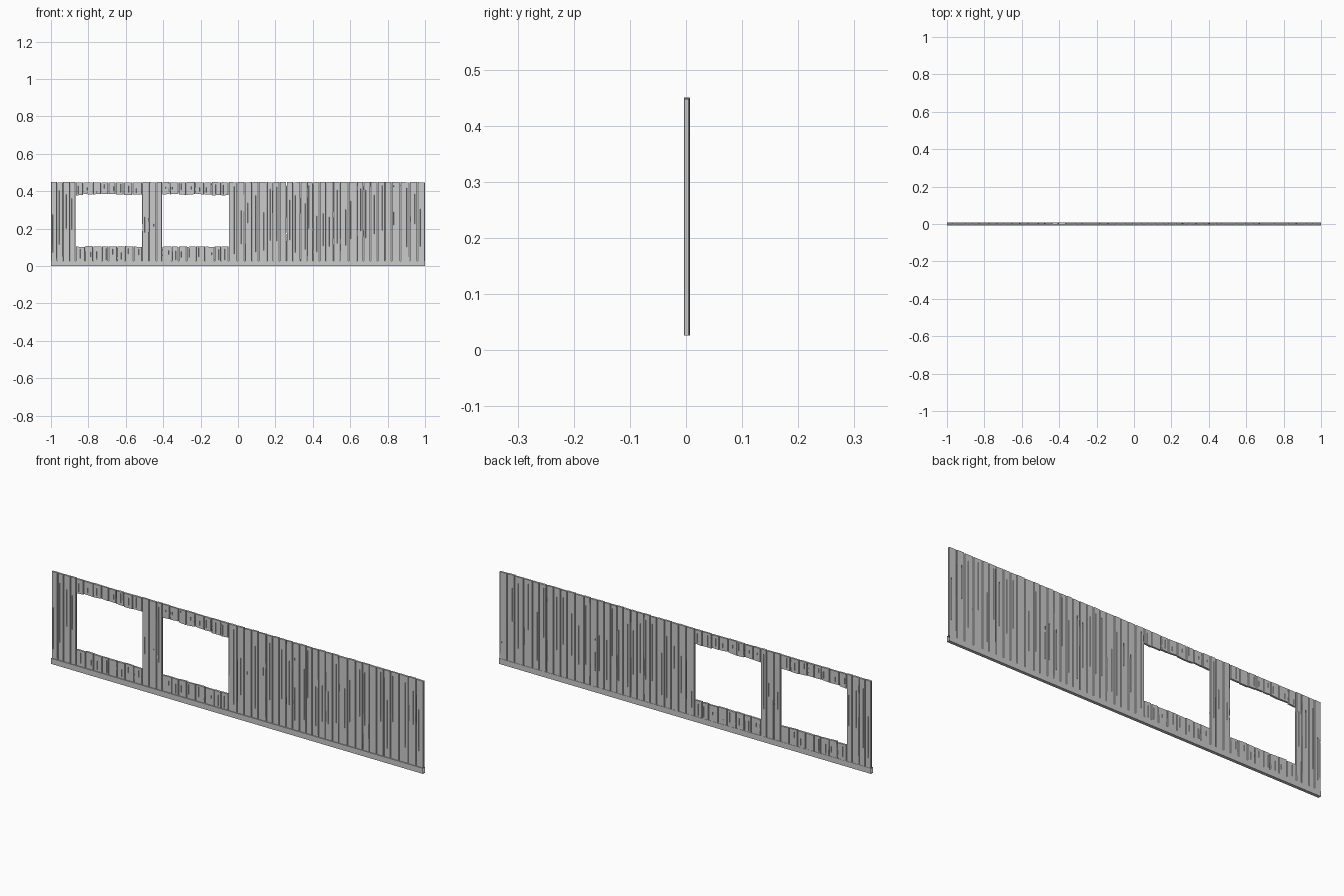
import bpy, bmesh, random

if "Cube" in bpy.data.objects:
    bpy.data.objects.remove(bpy.data.objects["Cube"])

random.seed(7)
Y_FRONT, Y_BACK = -0.0040, 0.0068
Z_LOW, Z_TOP = 0.026, 0.449
WINDOWS = [(-0.868, -0.513), (-0.406, -0.05)]
SILL, LINTEL = 0.105, 0.382


def new_object(name, bm):
    bmesh.ops.recalc_face_normals(bm, faces=bm.faces)
    mesh = bpy.data.meshes.new(name)
    bm.to_mesh(mesh)
    bm.free()
    ob = bpy.data.objects.new(name, mesh)
    bpy.context.collection.objects.link(ob)
    return ob


def ring(x0, x1, yf, yb, cf, cb, df, db):
    """Board cross-section: chamfered corners, one crack on each face."""
    w, c, h = x1 - x0, 0.0015, 0.0012
    gf, gb = x0 + w * cf, x0 + w * cb
    return [(x0, yf + c), (x0 + c, yf), (gf - h, yf), (gf, yf + df), (gf + h, yf),
            (x1 - c, yf), (x1, yf + c), (x1, yb - c), (x1 - c, yb),
            (gb + h, yb), (gb, yb - db), (gb - h, yb), (x0 + c, yb), (x0, yb - c)]


def add_plank(bm, x0, x1, z0, z1, wob_low=0.0, wob_high=0.0):
    """Loft the cross-section upward; cracks fade out toward both ends."""
    r = random.uniform
    yf, yb = Y_FRONT + r(0, 0.0012), Y_BACK - r(0, 0.0012)
    cf, cb = r(0.25, 0.75), r(0.25, 0.75)
    a, b = sorted((r(0.08, 0.5), r(0.5, 0.92)))
    slope_low, slope_high = r(-wob_low, wob_low), r(-wob_high, wob_high)
    rings = []
    for t in (0, a, a + 0.04, b + 0.01, b + 0.05, 1):
        deep = 0.003 if a < t < b + 0.04 else 0.0
        j = r(0, 0.0007)
        row = []
        for x, y in ring(x0 + j, x1 - j, yf, yb, cf, cb, deep, deep):
            u = (x - x0) / (x1 - x0) - 0.5
            lo, hi = z0 + slope_low * u, z1 + slope_high * u
            row.append(bm.verts.new((x, y, lo + (hi - lo) * min(t, 1))))
        rings.append(row)
    n = len(rings[0])
    for p, q in zip(rings, rings[1:]):
        for i in range(n):
            k = (i + 1) % n
            bm.faces.new((p[i], p[k], q[k], q[i]))
    bm.faces.new(rings[0][::-1])
    bm.faces.new(rings[-1])


def plank_row(name, xa, xb, count, z0, z1, ragged_low=0.0, ragged_high=0.0):
    """Side-by-side boards of uneven width with narrow gaps."""
    bm = bmesh.new()
    widths = [random.uniform(0.8, 1.2) for _ in range(count)]
    scale, x = (xb - xa) / sum(widths), xa
    for w in widths:
        nxt = x + w * scale
        lo = z0 + random.uniform(-ragged_low, ragged_low)
        hi = z1 + random.uniform(-ragged_high, ragged_high)
        add_plank(bm, x + 0.0008, nxt - 0.0008, lo, hi, ragged_low, ragged_high)
        x = nxt
    return new_object(name, bm)


# full-height boards between and beside the openings
plank_row("left_planks", -1.0, WINDOWS[0][0], 4, Z_LOW, Z_TOP, 0, 0.001)
plank_row("middle_planks", WINDOWS[0][1], WINDOWS[1][0], 3, Z_LOW, Z_TOP, 0, 0.001)
plank_row("right_planks", WINDOWS[1][1], 1.0, 27, Z_LOW, Z_TOP, 0, 0.001)

# short boards below and above each opening
for i, (xa, xb) in enumerate(WINDOWS, 1):
    plank_row(f"sill_planks_{i}", xa, xb, 8, Z_LOW, SILL, 0, 0.002)
    plank_row(f"lintel_planks_{i}", xa, xb, 8, LINTEL, Z_TOP - 0.001, 0.004, 0.001)

# base rail: an open-ended channel along the foot of the wall
bm = bmesh.new()
profile = [(-0.0075, 0), (0.0075, 0), (0.0075, 0.027), (-0.0075, 0.027)]
ends = [[bm.verts.new((x, y, z)) for y, z in profile] for x in (-1, 1)]
for i in range(4):
    k = (i + 1) % 4
    bm.faces.new((ends[0][i], ends[0][k], ends[1][k], ends[1][i]))
new_object("base_rail", bm)
